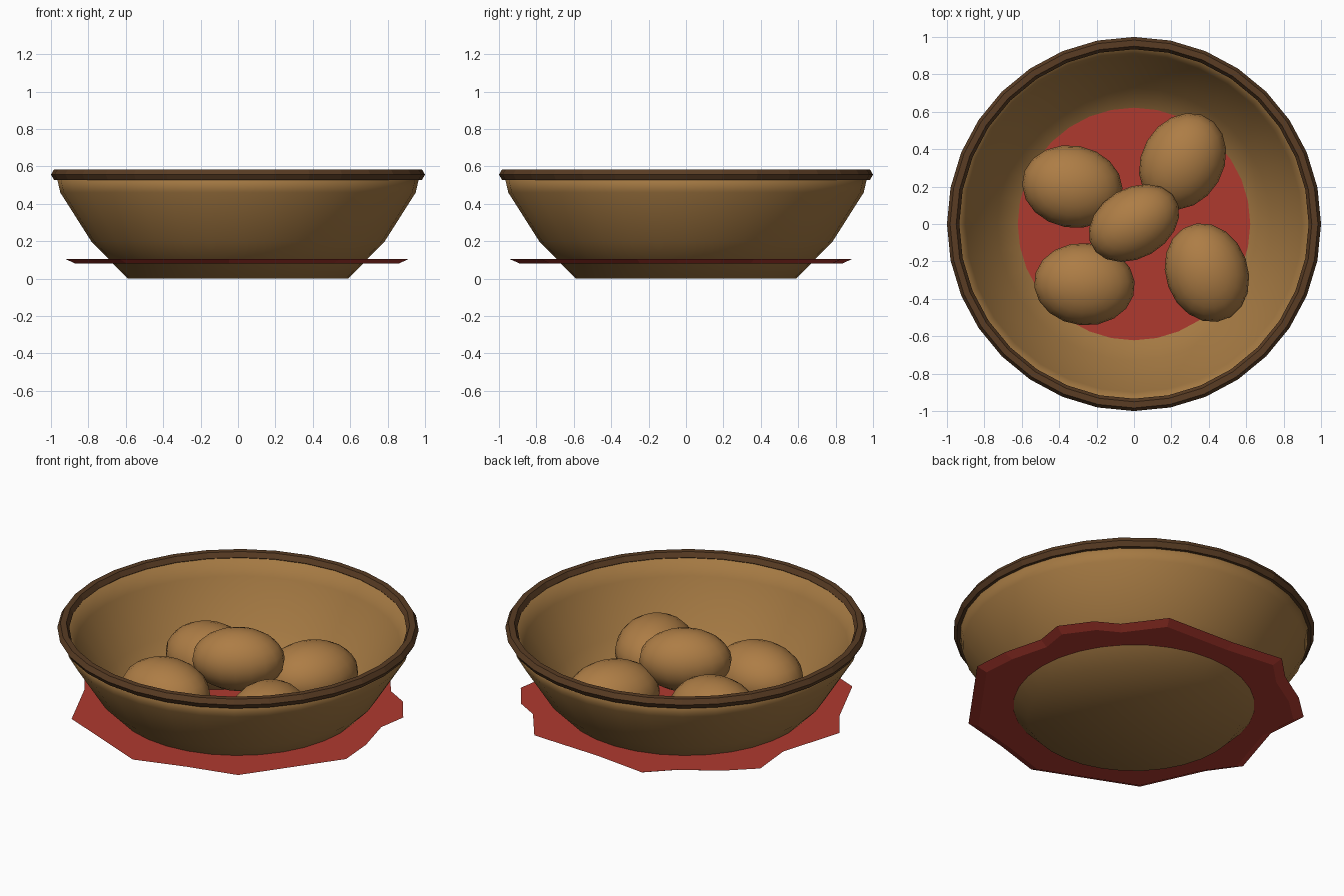
import bpy, bmesh, math
from mathutils import Matrix, Vector

if "Cube" in bpy.data.objects:
    bpy.data.objects.remove(bpy.data.objects["Cube"])


def material(name, color):
    m = bpy.data.materials.new(name)
    m.diffuse_color = (*color, 1.0)
    m.use_nodes = True
    m.node_tree.nodes["Principled BSDF"].inputs["Base Color"].default_value = m.diffuse_color
    return m


WOOD = material("bowl tan", (0.37, 0.19, 0.055))
DARK = material("rim dark brown", (0.10, 0.045, 0.017))
RED = material("cloth red", (0.43, 0.042, 0.028))
CRUST = material("bread crust", (0.42, 0.205, 0.06))


def finish(bm, name, mat, smooth):
    bmesh.ops.recalc_face_normals(bm, faces=bm.faces)
    for f in bm.faces:
        f.smooth = smooth
    me = bpy.data.meshes.new(name)
    bm.to_mesh(me)
    bm.free()
    me.materials.append(mat)
    ob = bpy.data.objects.new(name, me)
    bpy.context.collection.objects.link(ob)
    return ob


def lathe(name, profile, mat, smooth, closed=False, steps=32):
    """Spin an (r, z) profile around the z axis."""
    bm = bmesh.new()
    vs = [bm.verts.new((r, 0, z)) for r, z in profile]
    pairs = list(zip(vs, vs[1:])) + ([(vs[-1], vs[0])] if closed else [])
    edges = [bm.edges.new(p) for p in pairs]
    bmesh.ops.spin(bm, geom=vs + edges, cent=(0, 0, 0), axis=(0, 0, 1),
                   angle=math.tau, steps=steps, use_duplicate=False)
    bmesh.ops.remove_doubles(bm, verts=bm.verts, dist=1e-4)
    return finish(bm, name, mat, smooth)


# Bowl: outer wall up, over the lip, inner wall down to the floor
lathe("bowl", [(0, 0), (0.59, 0), (0.785, 0.2), (0.95, 0.46), (0.972, 0.555),
               (0.937, 0.555), (0.9, 0.46), (0.73, 0.22), (0.57, 0.05), (0, 0.05)],
      WOOD, True)

# Rim: six-sided ring around the lip
lathe("rim", [(0.967 + 0.033 * math.cos(i * math.pi / 3),
               0.556 + 0.033 * math.sin(i * math.pi / 3)) for i in range(6)],
      DARK, False, closed=True)

# Cloth: ragged plate (angle in degrees, radius) with an undercut edge
outline = [(13, .855), (23, .935), (36, .912), (45, .86), (62, .942), (90, .85),
           (110, .945), (122, .88), (137.5, .913), (150.5, .955), (165, .836),
           (190, .938), (203, .867), (228, .945), (267, .945), (286, .886),
           (305, .948), (344, .95), (357, .898)]
bm = bmesh.new()
rings = []
for scale, z in ((0.94, 0.08), (1.0, 0.105)):
    rings.append([bm.verts.new((scale * r * math.cos(math.radians(a)),
                                scale * r * math.sin(math.radians(a)), z))
                  for a, r in outline])
    bm.faces.new(rings[-1])
for i in range(len(outline)):
    j = (i + 1) % len(outline)
    bm.faces.new((rings[0][i], rings[0][j], rings[1][j], rings[1][i]))
finish(bm, "cloth", RED, False)

# Bread rolls: four around the floor, one smaller on top
rolls = [((-0.33, 0.2, 0.225), (0.27, 0.22, 0.185), -10),
         ((0.26, 0.335, 0.22), (0.27, 0.22, 0.185), 60),
         ((-0.265, -0.322, 0.225), (0.27, 0.22, 0.185), -5),
         ((0.39, -0.26, 0.23), (0.27, 0.22, 0.185), 110),
         ((0, 0.005, 0.37), (0.258, 0.188, 0.176), 30)]
for n, (loc, size, turn) in enumerate(rolls, 1):
    bm = bmesh.new()
    bmesh.ops.create_uvsphere(bm, u_segments=18, v_segments=12, radius=1)
    bm.transform(Matrix.LocRotScale(
        Vector(loc), Matrix.Rotation(math.radians(turn), 3, 'Z'), Vector(size)))
    finish(bm, f"bread_roll_{n}", CRUST, True)
